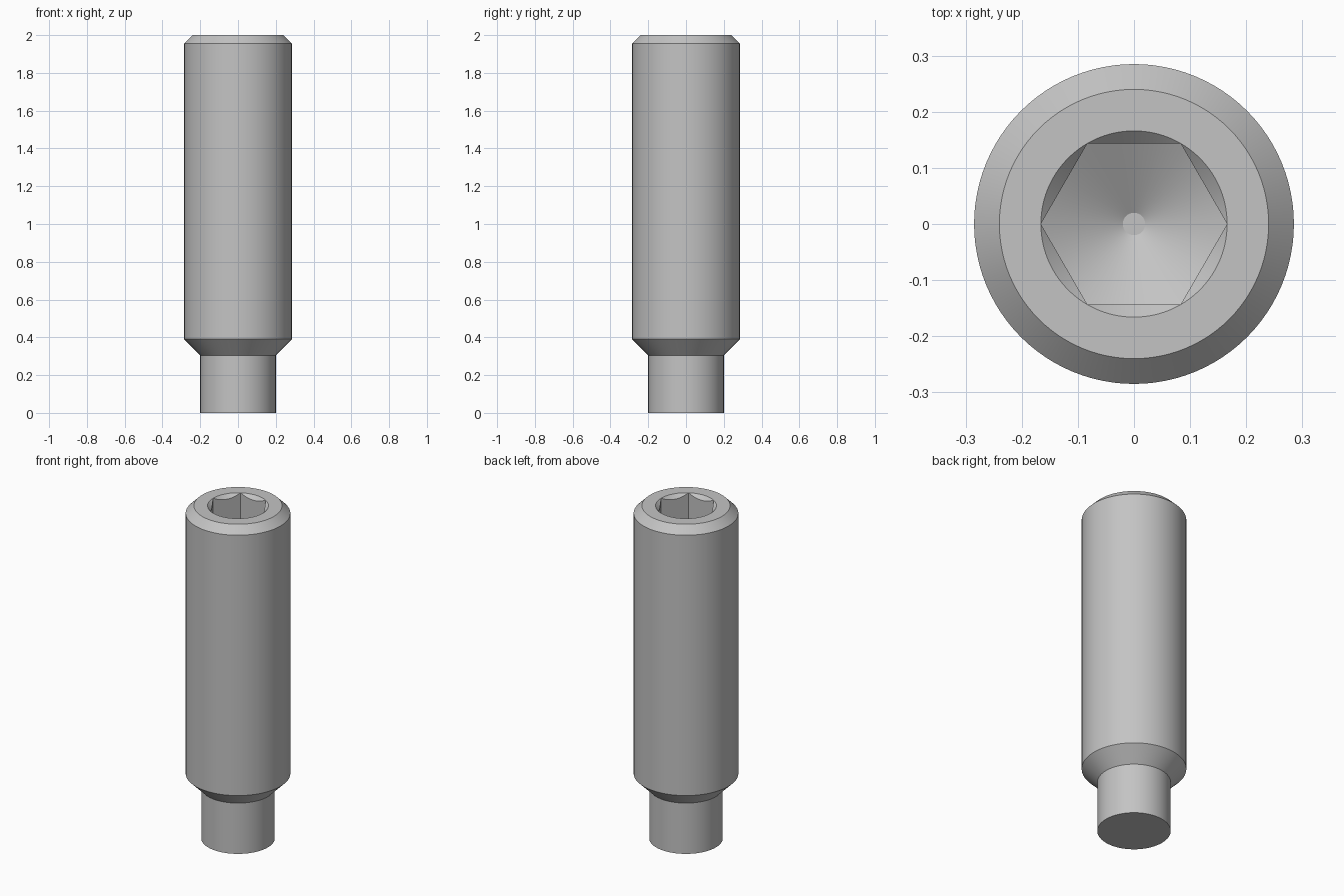
import bpy, bmesh, math

cube = bpy.data.objects.get("Cube")
if cube:
    bpy.data.objects.remove(cube, do_unlink=True)

SEGMENTS = 96           # multiple of six, so hexagon corners fall on vertices
SOCKET_R = 0.166        # hexagon corner radius
FLAT_R = SOCKET_R * math.cos(math.pi / 6)
FLOOR_Z = 1.65
TIP_R = 0.02
SLOPE = math.tan(math.radians(30))


def hex_radius(angle):
    """Distance from the axis to the hexagon wall, corners on the x axis."""
    return FLAT_R / math.cos(angle % (math.pi / 3) - math.pi / 6)


def circle(radius, z):
    return lambda a: (radius, z)


def socket_top(a):
    r = hex_radius(a)
    return r, 2.0 - (SOCKET_R - r)


def socket_bottom(a):
    r = hex_radius(a)
    return r, FLOOR_Z - (SOCKET_R - r) * SLOPE


# Rings from the dog point, up the shank, over the rim and down the socket
rings = [
    circle(0.2, 0.0), circle(0.2, 0.305),
    circle(0.285, 0.39), circle(0.285, 1.955),
    circle(0.24, 2.0), circle(SOCKET_R, 2.0),
    socket_top, socket_bottom,
    circle(TIP_R, FLOOR_Z - (SOCKET_R - TIP_R) * SLOPE),
]

bm = bmesh.new()
loops = []
for ring in rings:
    loop = []
    for i in range(SEGMENTS):
        a = math.tau * i / SEGMENTS
        r, z = ring(a)
        loop.append(bm.verts.new((r * math.cos(a), r * math.sin(a), z)))
    loops.append(loop)

for low, high in zip(loops, loops[1:]):
    for i in range(SEGMENTS):
        j = (i + 1) % SEGMENTS
        bm.faces.new((low[i], low[j], high[j], high[i]))

# Flat dog point end and drill tip
bm.faces.new(loops[0][::-1])
bm.faces.new(loops[-1])
bmesh.ops.remove_doubles(bm, verts=bm.verts, dist=1e-5)
bmesh.ops.recalc_face_normals(bm, faces=bm.faces)

mesh = bpy.data.meshes.new("set_screw")
bm.to_mesh(mesh)
bm.free()

# Steel colour
steel = bpy.data.materials.new("grey steel")
steel.use_nodes = True
colour = (0.55, 0.55, 0.55, 1.0)
steel.diffuse_color = colour
steel.node_tree.nodes["Principled BSDF"].inputs["Base Color"].default_value = colour
mesh.materials.append(steel)

screw = bpy.data.objects.new("set_screw", mesh)
bpy.context.collection.objects.link(screw)
bpy.ops.object.select_all(action='DESELECT')
screw.select_set(True)
bpy.context.view_layer.objects.active = screw
bpy.ops.object.shade_smooth_by_angle(angle=math.radians(28))
